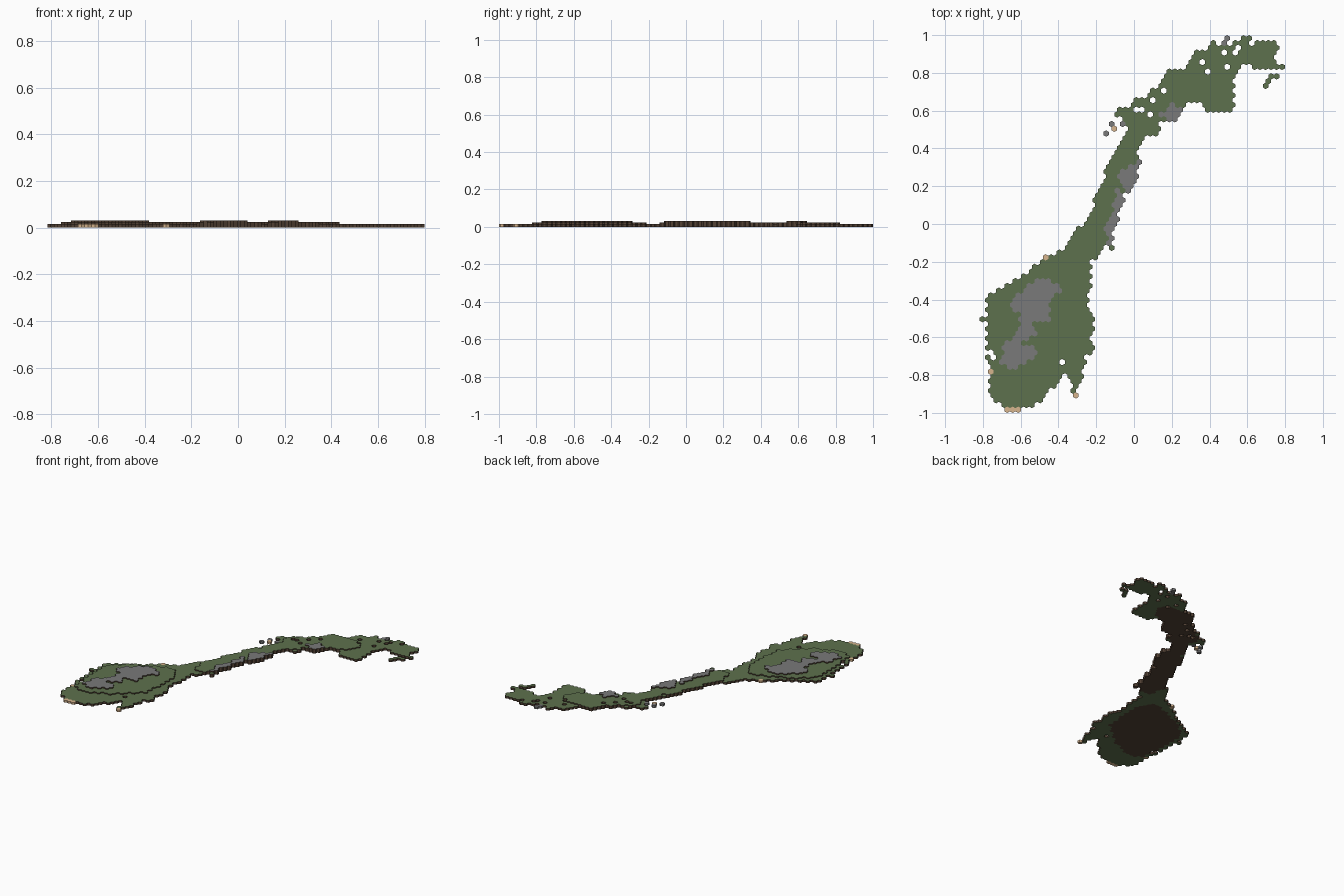
import bpy, bmesh, math

ROWS = 79
R = 2 / (1.5 * ROWS + 0.5)        # hexagon radius, rows fill 2 units
W = math.sqrt(3) * R              # column spacing
SHIFT = 0.002
LOW, MID, HIGH = 0.016, 0.0235, 0.031


def material(name, rgb):
    m = bpy.data.materials.new(name)
    m.diffuse_color = (*rgb, 1)
    return m


GRASS = material("grass green", (0.110, 0.165, 0.074))
DIRT = material("dirt brown", (0.088, 0.055, 0.036))
STONE = material("stone grey", (0.192, 0.192, 0.192))
SAND = material("sand", (0.68, 0.46, 0.27))

# Coast outlines
SOUTH = [(-.70, -.972), (-.77, -.89), (-.775, -.63), (-.79, -.51), (-.775, -.37), (-.70, -.335),
         (-.58, -.26), (-.5, -.2), (-.46, -.165), (-.38, -.14), (-.33, -.07), (-.26, .015),
         (-.087, .015), (-.124, -.05), (-.095, -.14), (-.165, -.11), (-.2, -.17), (-.23, -.21),
         (-.23, -.32), (-.24, -.42), (-.195, -.5), (-.23, -.58), (-.21, -.65), (-.26, -.72),
         (-.265, -.785), (-.285, -.87), (-.32, -.89), (-.35, -.82), (-.37, -.79), (-.4, -.85),
         (-.46, -.89), (-.51, -.95), (-.54, -.972)]
NORTH = [(-.265, .01), (-.215, .105), (-.17, .23), (-.125, .345), (-.075, .41), (-.04, .5), (-.05, .54),
         (-.095, .57), (-.08, .61), (-.04, .615), (.01, .66), (.08, .69), (.135, .74), (.165, .82),
         (.28, .825), (.32, .91), (.38, .93), (.42, .98), (.45, .95), (.52, .955), (.57, .995),
         (.61, .995), (.65, .975), (.73, .975), (.775, .93), (.735, .865), (.79, .84), (.775, .81),
         (.70, .81), (.65, .83), (.575, .835), (.535, .79), (.535, .65), (.51, .595), (.39, .605),
         (.335, .64), (.28, .64), (.25, .6), (.24, .53), (.19, .53), (.17, .56), (.135, .535),
         (.13, .47), (.06, .46), (.035, .42), (.015, .37), (.05, .345), (.02, .265), (-.01, .185),
         (-.045, .16), (-.07, .1), (-.082, 0)]
# Hill terraces
HILLS = [[(-.35, -.21), (-.28, -.3), (-.29, -.45), (-.3, -.6), (-.38, -.68), (-.48, -.76), (-.62, -.82),
          (-.74, -.8), (-.75, -.6), (-.75, -.42), (-.64, -.32), (-.48, -.24)],
         [(-.24, -.15), (-.05, -.15), (0, .1), (.08, .36), (.06, .44), (.14, .5), (.27, .5), (.3, .65),
          (.38, .66), (.44, .76), (.38, .82), (.16, .82), (.07, .7), (-.03, .62), (-.04, .5),
          (-.14, .4), (-.19, .25), (-.24, .1), (-.28, 0)]]
# Bare mountain plateaus
PEAKS = [[(-.375, -.35), (-.45, -.41), (-.445, -.51), (-.53, -.515), (-.515, -.58), (-.59, -.63), (-.505, -.66),
          (-.56, -.735), (-.655, -.775), (-.705, -.73), (-.685, -.64), (-.625, -.58), (-.595, -.48),
          (-.66, -.435), (-.615, -.37), (-.55, -.305), (-.445, -.295)],
         [(.06, .36), (.02, .26), (-.025, .16), (-.05, .21), (-.095, .24), (-.03, .31)],
         [(-.09, .18), (-.055, .14), (-.07, 0), (-.10, -.06), (-.08, -.14), (-.13, -.12), (-.165, -.02),
          (-.115, .07)],
         [(.14, .58), (.19, .635), (.265, .625), (.25, .53), (.18, .53)]]
# Single-tile fjords, headlands, skerries and beaches
LAKES = [(.61, .95), (.53, .9), (.56, .935), (.48, .92), (.37, .865), (.4, .81), (.48, .83), (-.375, -.735),
         (-.755, -.68), (-.74, -.715), (.01, .61), (.05, .61), (.08, .59), (.11, .645), (.155, .7)]
HEADLANDS = [(.79, .83), (-.79, -.51), (.755, .78), (.725, .78), (.71, .755), (.695, .725), (-.04, .52),
             (-.095, .39)]
ROCKS = [(-.145, .478), (-.12, .525), (-.065, .52), (.487, .983), (.47, .96)]
BEACHES = [(-.672, -.983), (-.643, -.983), (-.614, -.983), (-.762, -.78), (-.468, -.176), (-.308, -.907),
           (-.104, .503)]


def inside(p, poly):
    x, y = p
    hit = False
    for (x1, y1), (x2, y2) in zip(poly, poly[1:] + poly[:1]):
        if (y1 > y) != (y2 > y) and x < x1 + (y - y1) * (x2 - x1) / (y2 - y1):
            hit = not hit
    return hit


def centre(c, r):
    return (W * (c + 0.5 * (r % 2)) - SHIFT, -1 + R + 1.5 * R * r)


def tile_at(p):
    r = round((p[1] + 1 - R) / (1.5 * R))
    return (round((p[0] + SHIFT) / W - 0.5 * (r % 2)), r)


# Sort the tiles into terrain types
kinds = {}
for r in range(ROWS):
    for c in range(-29, 30):
        p = centre(c, r)
        if inside(p, SOUTH) or inside(p, NORTH):
            if any(inside(p, k) for k in PEAKS):
                kinds[c, r] = "mountain_plateaus"
            elif any(inside(p, k) for k in HILLS):
                kinds[c, r] = "hill_terraces"
            else:
                kinds[c, r] = "lowland"
for p in LAKES:
    kinds.pop(tile_at(p), None)
for points, kind in ((HEADLANDS, "lowland"), (ROCKS, "rock_islands"), (BEACHES, "beaches")):
    for p in points:
        kinds[tile_at(p)] = kind

# name: height, top, side and bottom materials
TERRAIN = {"lowland": (LOW, GRASS, DIRT, GRASS),
           "hill_terraces": (MID, GRASS, DIRT, DIRT),
           "mountain_plateaus": (HIGH, STONE, DIRT, DIRT),
           "rock_islands": (LOW, STONE, STONE, STONE),
           "beaches": (LOW, SAND, SAND, SAND)}


def height(tile):
    return TERRAIN[kinds[tile]][0] if tile in kinds else 0


# Build each terrain from hexagonal columns, with walls only where exposed
for name, (h, top, side, bottom) in TERRAIN.items():
    bm = bmesh.new()
    for (c, r), kind in kinds.items():
        if kind != name:
            continue
        x, y = centre(c, r)
        ring = [(x + R * math.cos(math.radians(60 * i - 30)),
                 y + R * math.sin(math.radians(60 * i - 30))) for i in range(6)]
        bm.faces.new([bm.verts.new((*q, h)) for q in ring]).material_index = 0
        bm.faces.new([bm.verts.new((*q, 0)) for q in reversed(ring)]).material_index = 2
        for i in range(6):
            a = math.radians(60 * i)
            z = height(tile_at((x + W * math.cos(a), y + W * math.sin(a))))
            if z < h:
                q, s = ring[i], ring[(i + 1) % 6]
                corners = [(*q, z), (*s, z), (*s, h), (*q, h)]
                bm.faces.new([bm.verts.new(v) for v in corners]).material_index = 1
    bmesh.ops.remove_doubles(bm, verts=bm.verts, dist=1e-5)
    mesh = bpy.data.meshes.new(name)
    bm.to_mesh(mesh)
    bm.free()
    for m in (top, side, bottom):
        mesh.materials.append(m)
    bpy.context.collection.objects.link(bpy.data.objects.new(name, mesh))
